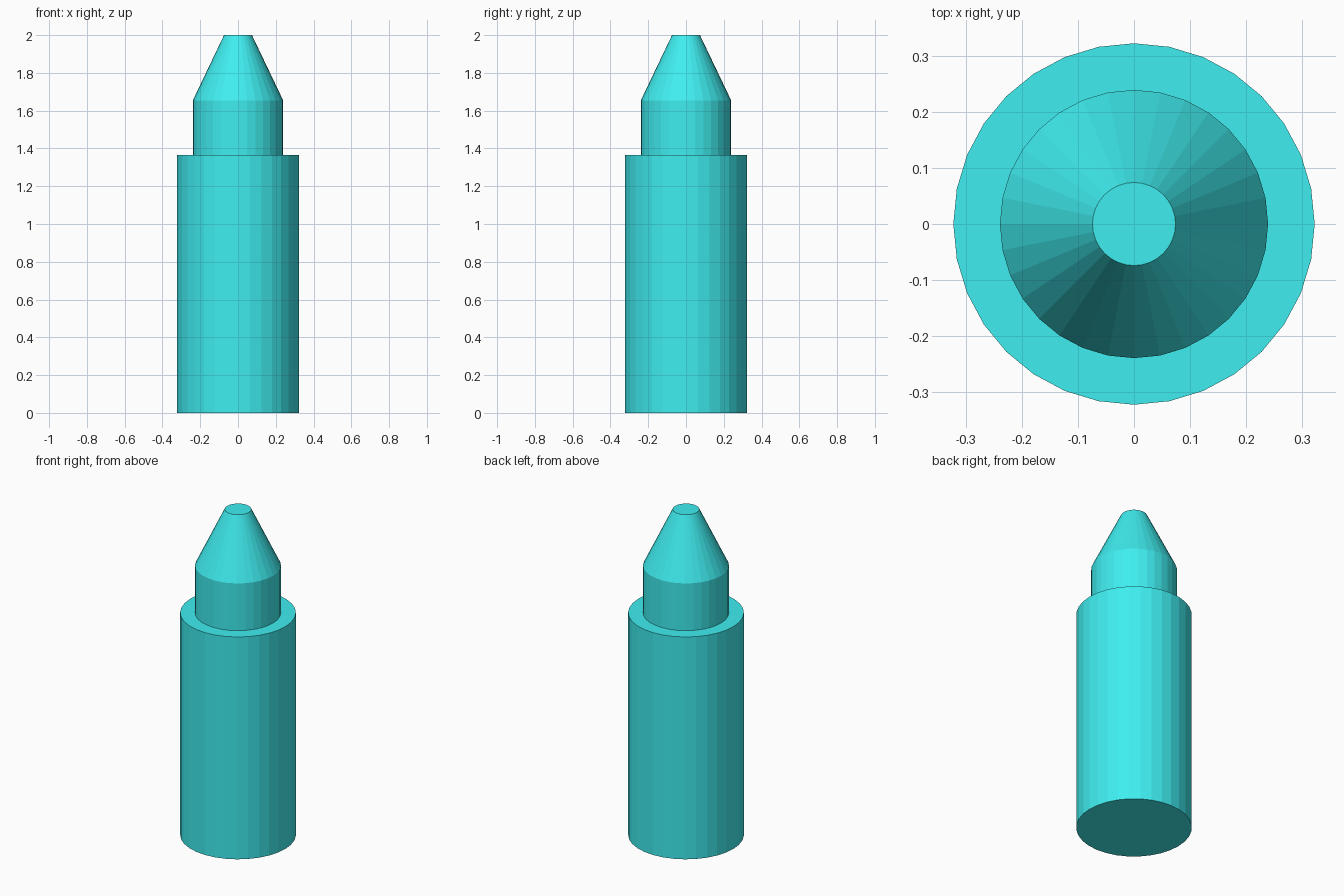
import bpy, bmesh
from math import cos, sin, tau

if "Cube" in bpy.data.objects:
    bpy.data.objects.remove(bpy.data.objects["Cube"])

SIDES = 32

mat = bpy.data.materials.new("cyan")
mat.diffuse_color = (0.05, 0.85, 0.87, 1)
mat.use_nodes = True
mat.node_tree.nodes["Principled BSDF"].inputs["Base Color"].default_value = mat.diffuse_color


def turned(name, profile):
    """Closed flat-faced solid of revolution from (radius, z) points."""
    bm = bmesh.new()
    rings = [[bm.verts.new((r * cos(tau * i / SIDES), r * sin(tau * i / SIDES), z))
              for i in range(SIDES)] for r, z in profile]
    for low, high in zip(rings, rings[1:]):
        for i in range(SIDES):
            j = (i + 1) % SIDES
            bm.faces.new((low[i], low[j], high[j], high[i]))
    bm.faces.new(rings[0][::-1])
    bm.faces.new(rings[-1])
    mesh = bpy.data.meshes.new(name)
    bm.to_mesh(mesh)
    bm.free()
    mesh.materials.append(mat)
    obj = bpy.data.objects.new(name, mesh)
    bpy.context.collection.objects.link(obj)
    return obj


# Wide barrel, stepped neck and blunt conical tip in one continuous skin
turned("crayon", [(0.322, 0), (0.322, 1.365), (0.239, 1.365),
                  (0.239, 1.655), (0.074, 2.0)])
